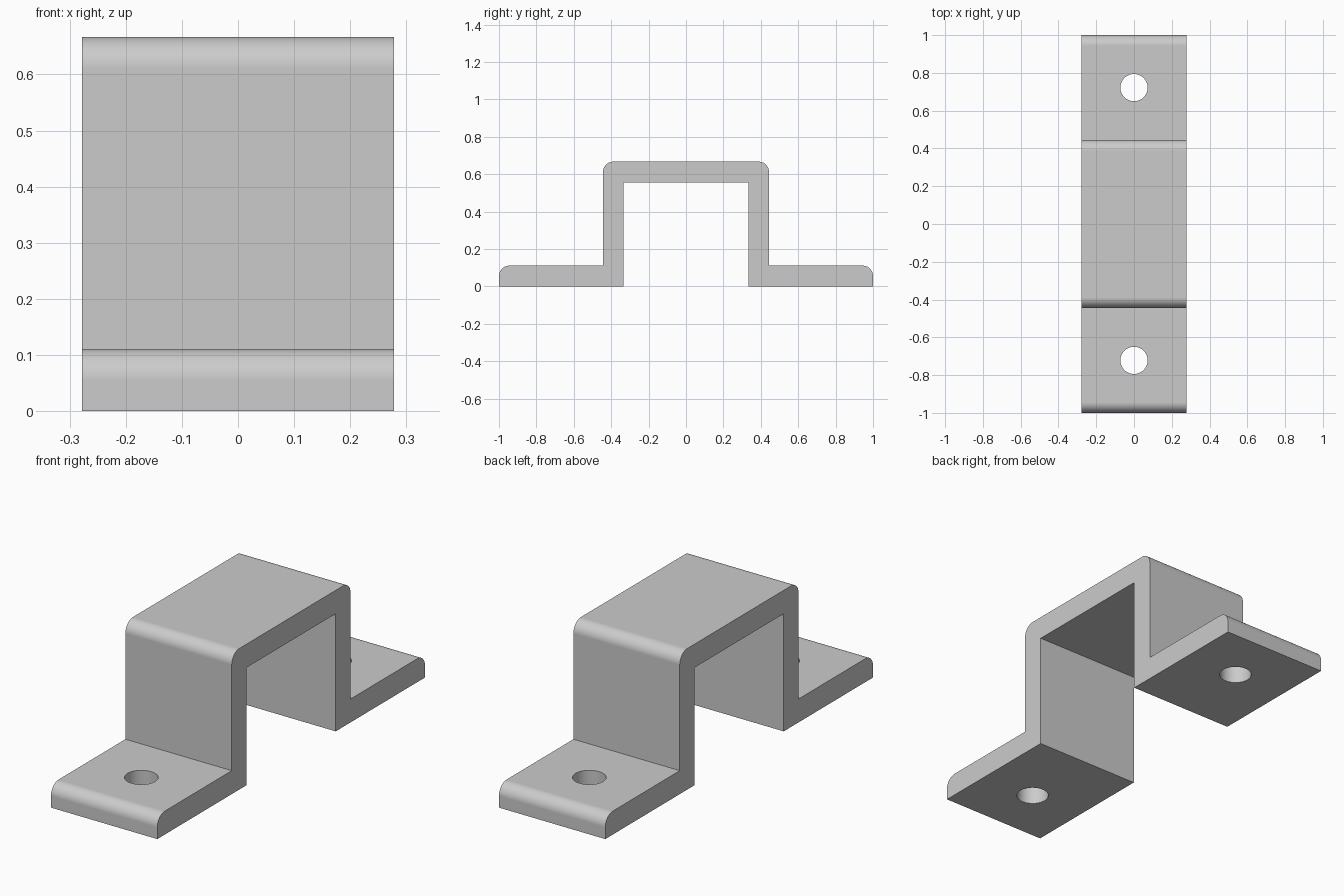
import bpy
import bmesh
from math import cos, sin, pi

cube = bpy.data.objects.get("Cube")
if cube:
    bpy.data.objects.remove(cube, do_unlink=True)

HALF_WIDTH = 0.278
THICK = 0.111
HEIGHT = 0.667
OUTER = 0.444           # outside face of the upright walls
INNER = OUTER - THICK
FILLET = 0.056
HOLE_Y, HOLE_RADIUS = 0.722, 0.072

# Plain grey finish
grey = bpy.data.materials.new("grey metal")
grey.use_nodes = True
colour = (0.6, 0.6, 0.6, 1)
grey.diffuse_color = colour
grey.node_tree.nodes["Principled BSDF"].inputs["Base Color"].default_value = colour


def rounded_corner(y, z, steps=10):
    """Points round an outer corner, from its side face up to its top face."""
    angles = [pi / 2 * i / steps for i in range(steps + 1)]
    return [(y - FILLET + FILLET * cos(a), z - FILLET + FILLET * sin(a)) for a in angles]


# Hat-shaped profile: one half, then its mirror
half = [(INNER, HEIGHT - THICK), (INNER, 0), (1, 0)]
half += rounded_corner(1, THICK)
half += [(OUTER, THICK)]
half += rounded_corner(OUTER, HEIGHT)
profile = half + [(-y, z) for y, z in reversed(half)]

# Extrude the profile across the width
bm = bmesh.new()
face = bm.faces.new([bm.verts.new((-HALF_WIDTH, y, z)) for y, z in profile])
swept = bmesh.ops.extrude_face_region(bm, geom=[face])["geom"]
bmesh.ops.translate(bm, vec=(2 * HALF_WIDTH, 0, 0),
                    verts=[v for v in swept if isinstance(v, bmesh.types.BMVert)])
bmesh.ops.recalc_face_normals(bm, faces=bm.faces)
mesh = bpy.data.meshes.new("bracket")
bm.to_mesh(mesh)
bm.free()
mesh.materials.append(grey)
bracket = bpy.data.objects.new("bracket", mesh)
bpy.context.collection.objects.link(bracket)


def activate(obj):
    bpy.ops.object.select_all(action='DESELECT')
    obj.select_set(True)
    bpy.context.view_layer.objects.active = obj


# Screw hole through each foot
for side in (-1, 1):
    bpy.ops.mesh.primitive_cylinder_add(vertices=48, radius=HOLE_RADIUS, depth=4 * THICK,
                                        location=(0, side * HOLE_Y, THICK / 2))
    cutter = bpy.context.object
    cutter.name = "hole_cutter"
    cutter.hide_render = True
    cutter.data.materials.append(grey)
    activate(bracket)
    cut = bracket.modifiers.new("screw hole", 'BOOLEAN')
    cut.operation = 'DIFFERENCE'
    cut.solver = 'EXACT'
    cut.object = cutter
    bpy.ops.object.modifier_apply(modifier=cut.name)
    bpy.data.objects.remove(cutter, do_unlink=True)

# Smooth fillets and hole walls, with flat faces kept flat
activate(bracket)
bpy.ops.object.shade_smooth_by_angle(angle=pi / 6)
weighted = bracket.modifiers.new("flat face normals", 'WEIGHTED_NORMAL')
weighted.keep_sharp = True
